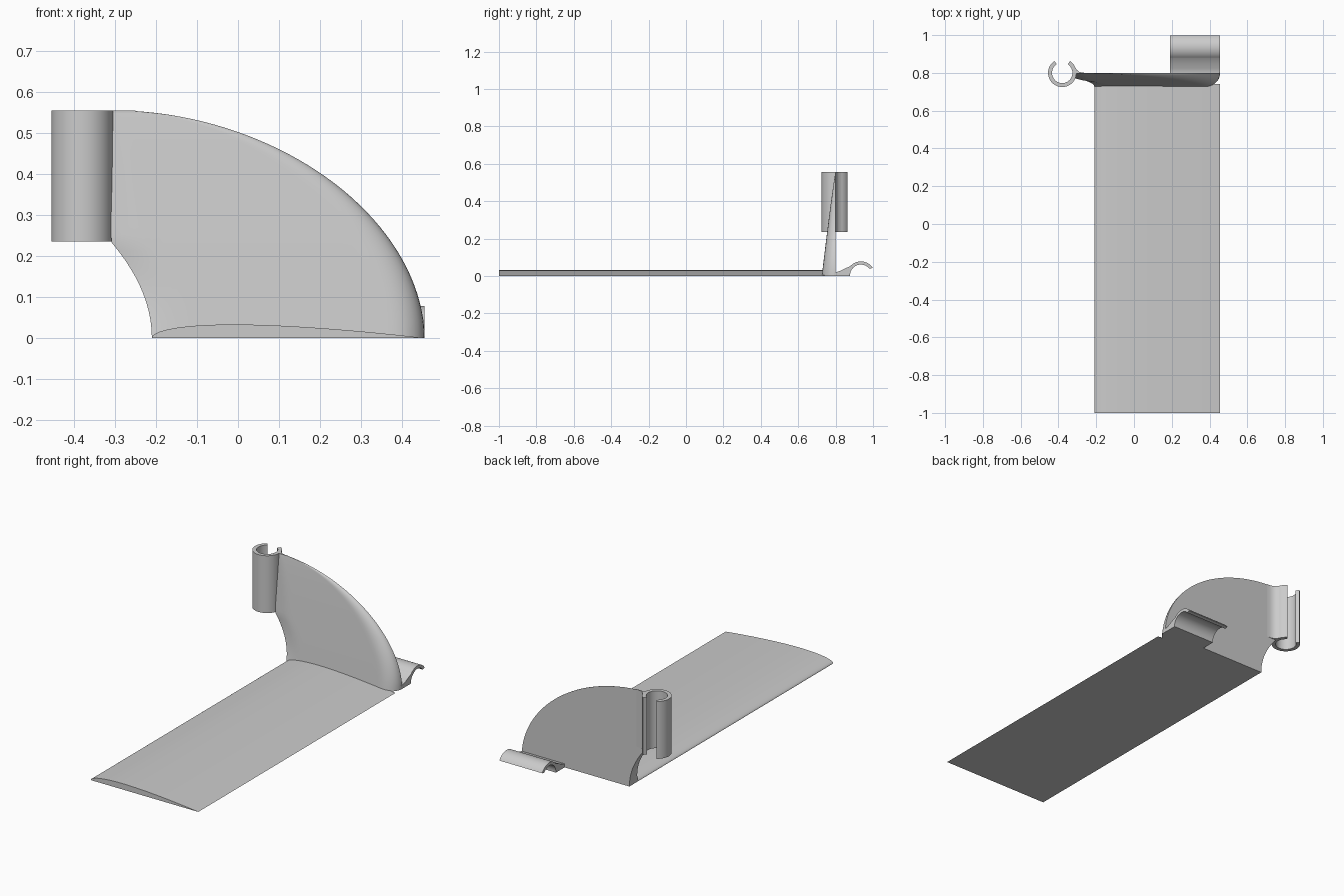
import bpy, bmesh, math

cube = bpy.data.objects.get("Cube")
if cube:
    bpy.data.objects.remove(cube, do_unlink=True)

grey = bpy.data.materials.new("plain grey")
grey.use_nodes = True
COLOUR = (0.6, 0.6, 0.6, 1)
grey.diffuse_color = COLOUR
grey.node_tree.nodes["Principled BSDF"].inputs["Base Color"].default_value = COLOUR


def loft(name, rings):
    """Skin closed rings of equal length, cap both ends."""
    bm = bmesh.new()
    rows = [[bm.verts.new(p) for p in ring] for ring in rings]
    n = len(rows[0])
    for a, b in zip(rows, rows[1:]):
        for i in range(n):
            j = (i + 1) % n
            bm.faces.new((a[i], a[j], b[j], b[i]))
    bm.faces.new(rows[0])
    bm.faces.new(rows[-1])
    bmesh.ops.recalc_face_normals(bm, faces=bm.faces)
    mesh = bpy.data.meshes.new(name)
    bm.to_mesh(mesh)
    bm.free()
    obj = bpy.data.objects.new(name, mesh)
    bpy.context.collection.objects.link(obj)
    mesh.materials.append(grey)
    bpy.ops.object.select_all(action='DESELECT')
    obj.select_set(True)
    bpy.context.view_layer.objects.active = obj
    bpy.ops.object.shade_smooth_by_angle(angle=math.radians(35))
    return obj


def arc(cx, cy, r, start, end, n=32):
    angles = [math.radians(start + (end - start) * i / n) for i in range(n + 1)]
    return [(cx + r * math.cos(a), cy + r * math.sin(a)) for a in angles]


# Wing: flat-bottomed airfoil extruded along y
LEFT, RIGHT = -0.21, 0.455


def airfoil(u):
    return 0.33 * (0.2969 * u**0.5 - 0.126 * u - 0.3516 * u**2
                   + 0.2843 * u**3 - 0.1036 * u**4)


chord = [(i / 40) ** 2 for i in range(41)]
section = [(LEFT + (RIGHT - LEFT) * u, airfoil(u)) for u in chord] + [(RIGHT, 0)]
loft("wing", [[(x, y, z) for x, z in section] for y in (-1, 0.74)])

# Fin: flat back, front face thinning towards the top and the curved rim
TOP, CLIP_BASE, BACK = 0.555, 0.235, 0.8


def fin_ring(z):
    h = z / TOP
    right = -0.3 + 0.755 * max(0, 1 - h**1.9) ** (1 / 1.9)
    left = LEFT - 0.1 * min(1, z / CLIP_BASE) ** 2
    thick = 0.073 * (1 - h) ** 0.9 + 0.001
    front = []
    for i in range(33):
        u = 0.5 - 0.5 * math.cos(math.pi * i / 32)
        rim = min(1, (1 - u) / 0.12)
        nose = min(1, u / 0.15)
        f = 0.05 + 0.95 * math.sqrt(1 - (1 - rim) ** 2)
        f *= 1 - 0.35 * min(1, z / CLIP_BASE) * (1 - nose) ** 2
        front.append((left + (right - left) * u, BACK - thick * f, z))
    return front + [(right, BACK, z), (left, BACK, z)]


loft("fin", [fin_ring(TOP * math.sin(math.pi / 2 * i / 40)) for i in range(41)])

# Upright clip: open ring with a filleted neck on the fin
ring = arc(-0.38, 0.8, 0.075, 57, -237, 48) + arc(-0.38, 0.8, 0.054, -237, 57, 48)
neck = [(-0.313, 0.833), (-0.304, 0.817), (-0.29, 0.806), (-0.27, 0.801),
        (-0.25, 0.8), (-0.25, 0.798), (-0.315, 0.798)]
for name, outline in (("upright_clip", ring), ("upright_clip_neck", neck)):
    loft(name, [[(x, y, z) for x, y in outline] for z in (CLIP_BASE, TOP)])

# Rear clip: arched hook on a ramped base, extruded along x
hook = [(0.79, 0), (0.79, 0.02), (0.8, 0.02), (0.825, 0.027), (0.85, 0.04)]
hook += arc(0.935, 0.003, 0.075, 138, 32) + arc(0.935, 0.003, 0.058, 38, 180)
hook += [(0.877, 0)]
loft("rear_clip", [[(x, y, z) for y, z in hook] for x in (0.19, RIGHT)])
